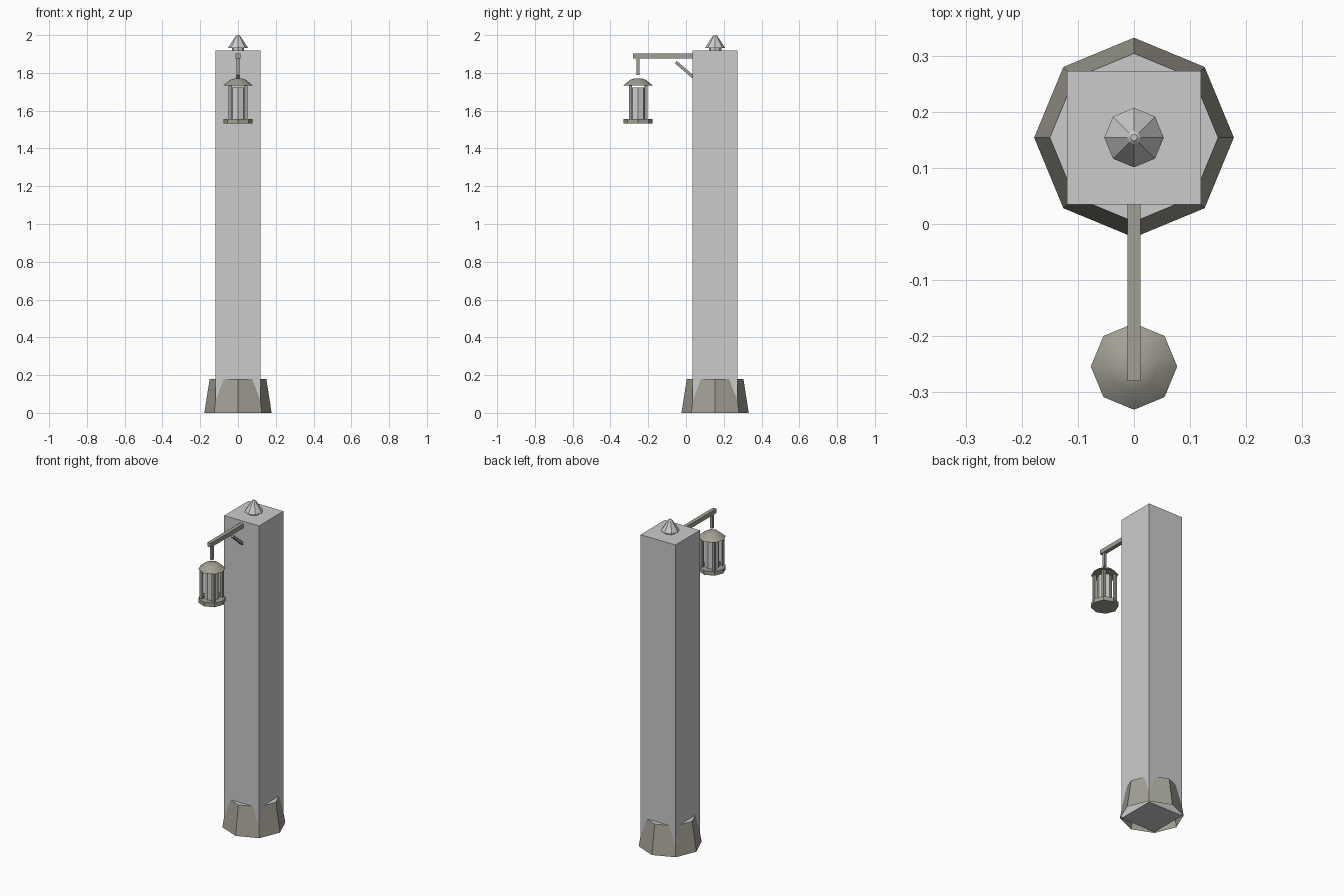
import bpy, bmesh, math
from mathutils import Vector, Matrix

if "Cube" in bpy.data.objects:
    bpy.data.objects.remove(bpy.data.objects["Cube"])

def mat(name, rgb):
    m = bpy.data.materials.new(name)
    m.diffuse_color = (*rgb, 1)
    m.use_nodes = True
    m.node_tree.nodes["Principled BSDF"].inputs["Base Color"].default_value = m.diffuse_color
    return m

GREY = mat("pale grey", (0.60, 0.60, 0.60))
BEIGE = mat("beige stone", (0.36, 0.35, 0.295))
POST_Y, LAMP_Y = 0.154, -0.254

def finish(name, bm, mats):
    bmesh.ops.recalc_face_normals(bm, faces=bm.faces)
    me = bpy.data.meshes.new(name)
    bm.to_mesh(me)
    bm.free()
    ob = bpy.data.objects.new(name, me)
    bpy.context.collection.objects.link(ob)
    for m in mats:
        me.materials.append(m)
    return ob

def box(name, lo, hi, m, rot=None):
    lo, hi = Vector(lo), Vector(hi)
    bm = bmesh.new()
    bmesh.ops.create_cube(bm, size=1)
    mx = Matrix.Translation((lo + hi) / 2)
    if rot:
        mx = mx @ rot
    bmesh.ops.transform(bm, matrix=mx @ Matrix.Diagonal((*(hi - lo), 1)), verts=bm.verts)
    return finish(name, bm, [m])

def lathe(name, y, profile, mats, bottom=True, top=True, n=8):
    """Octagonal stack of rings (radius, z) with a vertex on each axis."""
    bm = bmesh.new()
    rings = [[bm.verts.new((r * math.cos(math.tau * i / n),
                            y + r * math.sin(math.tau * i / n), z))
              for i in range(n)] for r, z in profile]
    for a, b in zip(rings, rings[1:]):
        for i in range(n):
            j = (i + 1) % n
            bm.faces.new((a[i], a[j], b[j], b[i]))
    if bottom:
        bm.faces.new(rings[0][::-1])
    if top:
        bm.faces.new(rings[-1]).material_index = len(mats) - 1
    return finish(name, bm, mats)

# Post and its flared footing (open underneath, pale on top)
box("post", (-0.119, POST_Y - 0.119, 0), (0.119, POST_Y + 0.119, 1.918), GREY)
lathe("footing", POST_Y, [(0.178, 0), (0.15, 0.18)], [BEIGE, GREY], bottom=False)

# Finial
lathe("finial_neck", POST_Y, [(0.033, 1.917), (0.033, 1.94)], [GREY])
lathe("finial_cap", POST_Y, [(0.053, 1.933), (0.012, 1.995), (0.006, 2.0)], [GREY])

# Arm, diagonal brace and hanging rod
box("arm", (-0.012, -0.28, 1.876), (0.012, 0.10, 1.902), BEIGE)
a, b = Vector((0, -0.054, 1.857)), Vector((0, 0.05, 1.768))
d, c = b - a, (a + b) / 2
half = Vector((0.008, d.length / 2, 0.008))
box("brace", c - half, c + half, BEIGE, Matrix.Rotation(math.atan2(d.z, d.y), 4, 'X'))
box("hanging_rod", (-0.008, LAMP_Y - 0.008, 1.79), (0.008, LAMP_Y + 0.008, 1.877), BEIGE)

# Lantern
lathe("lantern_base", LAMP_Y, [(0.077, 1.531), (0.077, 1.556)], [BEIGE])
lathe("lantern_glass", LAMP_Y, [(0.042, 1.555), (0.042, 1.722)], [GREY])
for i, (sx, sy) in enumerate([(-1, -1), (1, -1), (1, 1), (-1, 1)]):
    x, y = sx * 0.041, LAMP_Y + sy * 0.041
    box(f"lantern_bar_{i + 1}", (x - 0.008, y - 0.008, 1.555), (x + 0.008, y + 0.008, 1.738), BEIGE)
roof = lathe("lantern_roof", LAMP_Y,
             [(0.077, 1.734), (0.042, 1.763), (0.02, 1.77)], [BEIGE])
bpy.context.view_layer.objects.active = roof
roof.select_set(True)
bpy.ops.object.shade_smooth_by_angle(angle=math.radians(50))
